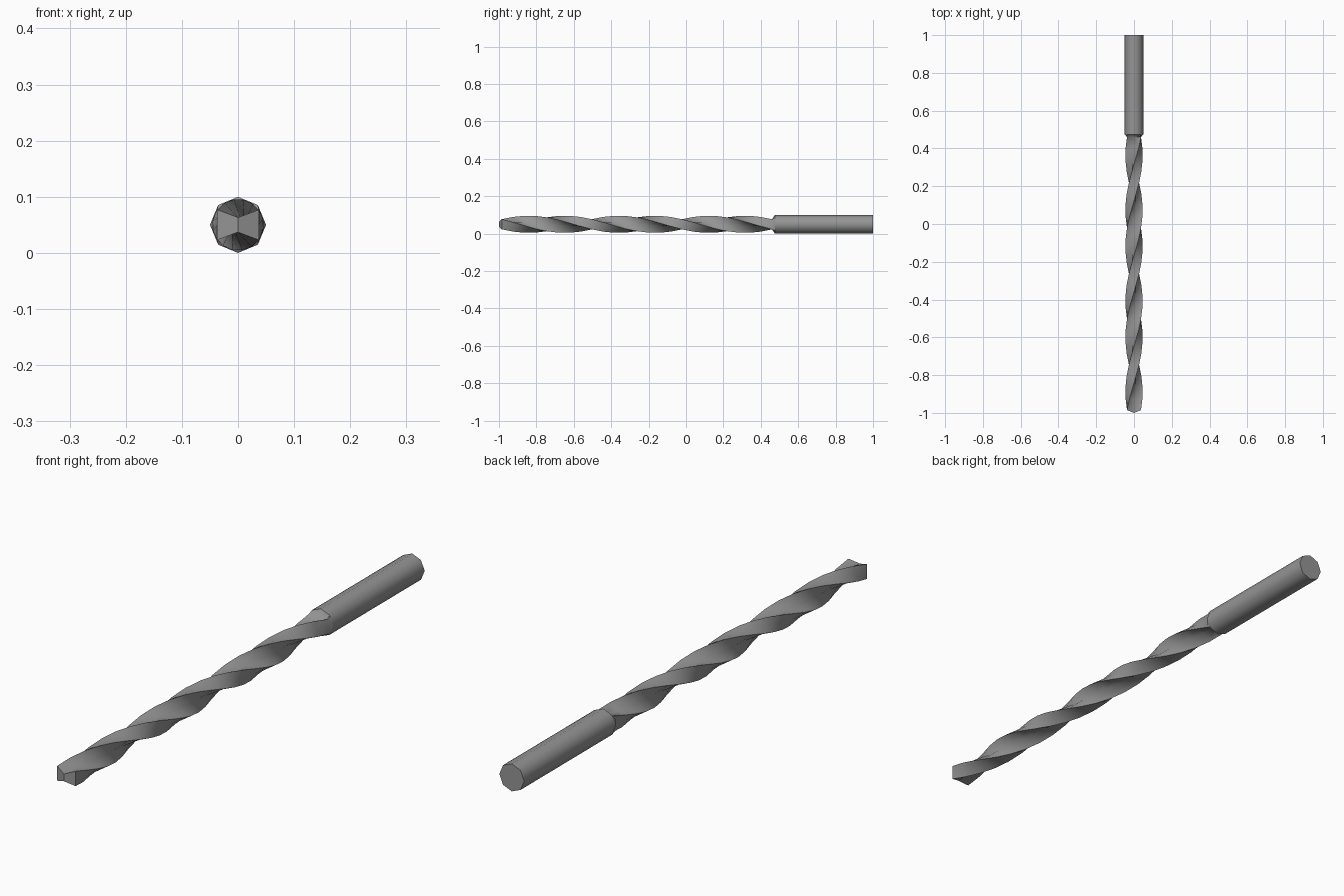
import bpy, bmesh
from math import sin, cos, pi, radians

if "Cube" in bpy.data.objects:
    bpy.data.objects.remove(bpy.data.objects["Cube"], do_unlink=True)

R = 0.05                        # shank radius and axis height
TIP, FLUTE_END, SHANK, BACK = -1.0, 0.46, 0.475, 1.0
STEPS, TURN = 24, 3 * pi        # flute rings and total twist

steel = bpy.data.materials.new("grey steel")
steel.use_nodes = True
GREY = (0.3, 0.3, 0.3, 1)
steel.diffuse_color = GREY
steel.node_tree.nodes["Principled BSDF"].inputs["Base Color"].default_value = GREY

# Half of the two-flute section as (x, z); the other half is its point mirror
half = [(0.037, 0.0), (0.037, 0.027), (0.0, 0.013), (-0.037, 0.027)]
section = half + [(-x, -z) for x, z in half]
octagon = [(R * cos(i * pi / 4), R * sin(i * pi / 4)) for i in range(8)]


def ring(bm, points, y, turn=0.0):
    c, s = cos(turn), sin(turn)
    return [bm.verts.new((x * c + z * s, y, R - x * s + z * c)) for x, z in points]


def skin(bm, a, b):
    for i in range(8):
        j = (i + 1) % 8
        bm.faces.new((a[i], a[j], b[j], b[i]))


def finish(bm, name):
    bmesh.ops.recalc_face_normals(bm, faces=bm.faces)
    mesh = bpy.data.meshes.new(name)
    bm.to_mesh(mesh)
    bm.free()
    mesh.materials.append(steel)
    obj = bpy.data.objects.new(name, mesh)
    bpy.context.collection.objects.link(obj)
    bpy.ops.object.select_all(action="DESELECT")
    obj.select_set(True)
    bpy.context.view_layer.objects.active = obj
    bpy.ops.object.shade_smooth_by_angle(angle=radians(50))
    return obj


# Twisted cutting body
bm = bmesh.new()
start = TIP + 0.015
rings = [ring(bm, section, start + (FLUTE_END - start) * k / STEPS, TURN * k / STEPS)
         for k in range(STEPS + 1)]
for a, b in zip(rings, rings[1:]):
    skin(bm, a, b)

# Chisel point: the two flute roots lead, one sloping face each side
first = rings[0]
for i in (2, 6):
    first[i].co.y = TIP
bm.faces.new([first[i] for i in (6, 7, 0, 1, 2)])
bm.faces.new([first[i] for i in (2, 3, 4, 5, 6)])

# Flute run-out into the round shank
neck = ring(bm, octagon, SHANK, TURN)
skin(bm, rings[-1], neck)
body = finish(bm, "fluted_body")
for e in body.data.edges:
    if all(body.data.vertices[v].co.y < TIP + 0.001 for v in e.vertices):
        e.use_edge_sharp = True

# Shank with a flat back end
bm = bmesh.new()
front, back = ring(bm, octagon, SHANK), ring(bm, octagon, BACK)
skin(bm, front, back)
bm.faces.new(back)
finish(bm, "shank")
